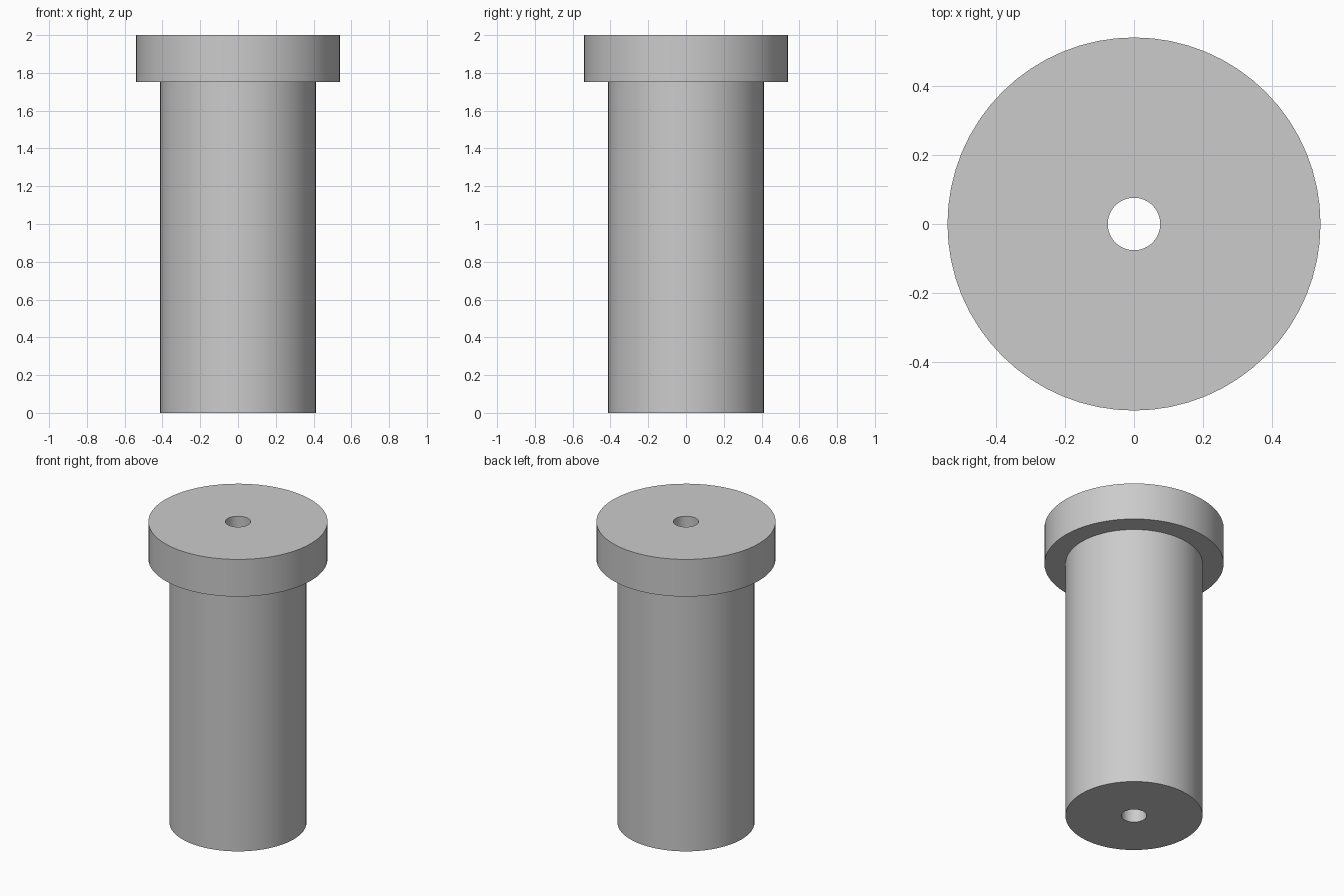
import bpy, bmesh, math
from mathutils import Vector

cube = bpy.data.objects.get("Cube")
if cube:
    bpy.data.objects.remove(cube, do_unlink=True)

SEGMENTS = 64
HEAD_R, SHAFT_R, BORE_R = 0.54, 0.413, 0.076
HEAD_Z, TOP_Z = 1.753, 2.0

# Plain grey finish
grey = bpy.data.materials.new("plain_grey")
grey.use_nodes = True
grey.diffuse_color = (0.6, 0.6, 0.6, 1)
grey.node_tree.nodes["Principled BSDF"].inputs["Base Color"].default_value = (0.6, 0.6, 0.6, 1)


def revolve(name, profile):
    """Turn a closed (radius, height) profile around the z axis."""
    bm = bmesh.new()
    verts = [bm.verts.new((r, 0, z)) for r, z in profile]
    edges = [bm.edges.new((v, verts[i - 1])) for i, v in enumerate(verts)]
    bmesh.ops.spin(bm, geom=verts + edges, cent=Vector(), axis=(0, 0, 1),
                   angle=math.tau, steps=SEGMENTS, use_merge=True)
    bmesh.ops.remove_doubles(bm, verts=bm.verts, dist=0.0001)
    bmesh.ops.recalc_face_normals(bm, faces=bm.faces)
    mesh = bpy.data.meshes.new(name)
    bm.to_mesh(mesh)
    bm.free()
    mesh.materials.append(grey)
    obj = bpy.data.objects.new(name, mesh)
    bpy.context.collection.objects.link(obj)
    bpy.ops.object.select_all(action='DESELECT')
    obj.select_set(True)
    bpy.context.view_layer.objects.active = obj
    bpy.ops.object.shade_smooth_by_angle(angle=math.radians(30))
    return obj


# Flanged bushing: shaft, wider head and a bore right through
revolve("flanged_bushing", [
    (BORE_R, 0), (SHAFT_R, 0), (SHAFT_R, HEAD_Z),
    (HEAD_R, HEAD_Z), (HEAD_R, TOP_Z), (BORE_R, TOP_Z),
])
